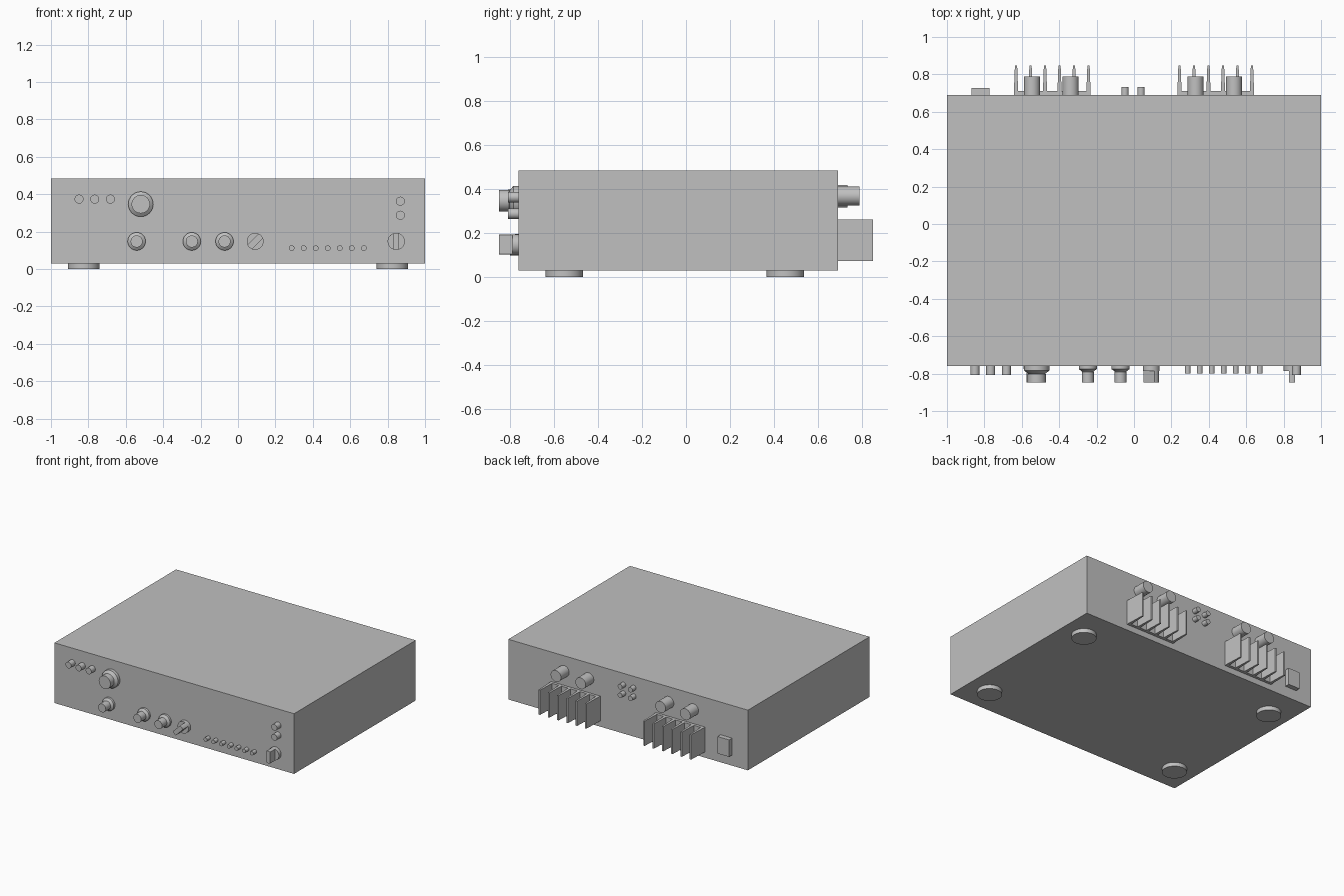
import bpy, bmesh, math
from mathutils import Matrix

cube = bpy.data.objects.get("Cube")
if cube:
    bpy.data.objects.remove(cube, do_unlink=True)

# One plain metal colour
GREY = (0.53, 0.53, 0.53, 1)
metal = bpy.data.materials.new("light grey metal")
metal.use_nodes = True
metal.diffuse_color = GREY
metal.node_tree.nodes["Principled BSDF"].inputs["Base Color"].default_value = GREY

FRONT, BACK = -0.76, 0.69
BOTTOM, TOP = 0.03, 0.484
TIP = -0.848


def finish(name, bm, smooth=False):
    bmesh.ops.recalc_face_normals(bm, faces=bm.faces)
    mesh = bpy.data.meshes.new(name)
    bm.to_mesh(mesh)
    bm.free()
    mesh.materials.append(metal)
    obj = bpy.data.objects.new(name, mesh)
    bpy.context.collection.objects.link(obj)
    if smooth:
        bpy.ops.object.select_all(action='DESELECT')
        obj.select_set(True)
        bpy.context.view_layer.objects.active = obj
        bpy.ops.object.shade_smooth_by_angle(angle=math.radians(30))
    return obj


def box(name, x0, x1, y0, y1, z0, z1):
    bm = bmesh.new()
    size = Matrix.Diagonal((x1 - x0, y1 - y0, z1 - z0, 1))
    middle = Matrix.Translation(((x0 + x1) / 2, (y0 + y1) / 2, (z0 + z1) / 2))
    bmesh.ops.create_cube(bm, size=1, matrix=middle @ size)
    return finish(name, bm)


def prism(name, points, direction, length):
    """Extrude a flat outline along a direction."""
    bm = bmesh.new()
    face = bm.faces.new([bm.verts.new(p) for p in points])
    new = bmesh.ops.extrude_face_region(bm, geom=[face])["geom"]
    verts = [v for v in new if isinstance(v, bmesh.types.BMVert)]
    bmesh.ops.translate(bm, verts=verts, vec=[c * length for c in direction])
    return finish(name, bm)


def turned(name, x, z, profile, n=32):
    """Lathe (radius, y) steps about an axis running front to back."""
    bm = bmesh.new()
    rings = []
    for r, y in profile:
        rings.append([bm.verts.new((x + r * math.cos(math.tau * i / n), y,
                                    z + r * math.sin(math.tau * i / n))) for i in range(n)])
    for a, b in zip(rings, rings[1:]):
        for i in range(n):
            j = (i + 1) % n
            bm.faces.new((a[i], a[j], b[j], b[i]))
    bm.faces.new(rings[0])
    bm.faces.new(rings[-1])
    return finish(name, bm, True)


def peg(name, x, z, r, y0, y1):
    return turned(name, x, z, [(r, y0), (r, y1)])


def pointer_switch(name, x, z, r, half_width, tilt):
    """Round plate with a grip bar across it, ends rounded to the plate."""
    peg(name + "_plate", x, z, r, FRONT, -0.787)
    a = math.asin(half_width / r)
    angles = [end + a * (k / 3 - 1) + tilt
              for end in (math.pi / 2, 3 * math.pi / 2) for k in range(7)]
    outline = [(x + r * math.cos(t), -0.78, z + r * math.sin(t)) for t in angles]
    prism(name + "_grip", outline, (0, 1, 0), TIP + 0.78)


# Case and feet
box("case", -1, 1, FRONT, BACK, BOTTOM, TOP)
for side, x in (("right", -0.825), ("left", 0.825)):
    for end, y in (("front", -0.553), ("back", 0.451)):
        bm = bmesh.new()
        bmesh.ops.create_cone(bm, cap_ends=True, segments=48, radius1=0.085, radius2=0.085,
                              depth=BOTTOM, matrix=Matrix.Translation((x, y, BOTTOM / 2)))
        finish(f"{end}_{side}_foot", bm, True)

# Push buttons on the front
for i, x in enumerate((-0.85, -0.766, -0.682)):
    peg(f"input_button_{i + 1}", x, 0.374, 0.024, FRONT, -0.808)
for i, z in enumerate((0.363, 0.288)):
    peg(f"side_button_{i + 1}", 0.868, z, 0.024, FRONT, -0.808)
for i in range(7):
    peg(f"small_button_{i + 1}", 0.287 + i * 0.0643, 0.112, 0.015, FRONT, -0.798)

# Turning knobs: wide skirt, bevel, narrower grip
turned("volume_knob", -0.52, 0.347, [(0.067, FRONT), (0.067, -0.784), (0.045, -0.801),
                                     (0.049, -0.803), (0.049, TIP)])
for i, x in enumerate((-0.542, -0.247, -0.072)):
    turned(f"tone_knob_{i + 1}", x, 0.148, [(0.048, FRONT), (0.048, -0.776), (0.03, -0.789),
                                            (0.032, -0.791), (0.032, TIP)])

# Pointer switches
pointer_switch("selector_switch", 0.092, 0.148, 0.045, 0.017, -math.radians(45))
pointer_switch("power_switch", 0.846, 0.148, 0.046, 0.016, 0)

# Heat sinks with tapered fins, and speaker terminals above them
for side, x in (("right", -0.437), ("left", 0.437)):
    box(f"{side}_heat_sink_plate", x - 0.195, x + 0.195, BACK, 0.711, 0.074, 0.261)
    for i in range(6):
        fx = x + (i - 2.5) * 0.0775
        outline = [(fx - 0.012, BACK, 0.074), (fx + 0.012, BACK, 0.074),
                   (fx + 0.006, 0.848, 0.074), (fx - 0.006, 0.848, 0.074)]
        prism(f"{side}_heat_sink_fin_{i + 1}", outline, (0, 0, 1), 0.187)
    for i, offset in enumerate((-0.103, 0.103)):
        peg(f"{side}_terminal_{i + 1}", x + offset - 0.005, 0.368, 0.043, BACK, 0.788)

# Signal sockets and mains inlet on the back
for i, x in enumerate((-0.048, 0.038)):
    for j, z in enumerate((0.334, 0.399)):
        peg(f"signal_socket_{i + 1}_{j + 1}", x, z, 0.019, BACK, 0.733)
box("mains_inlet", -0.868, -0.772, BACK, 0.726, 0.11, 0.238)
